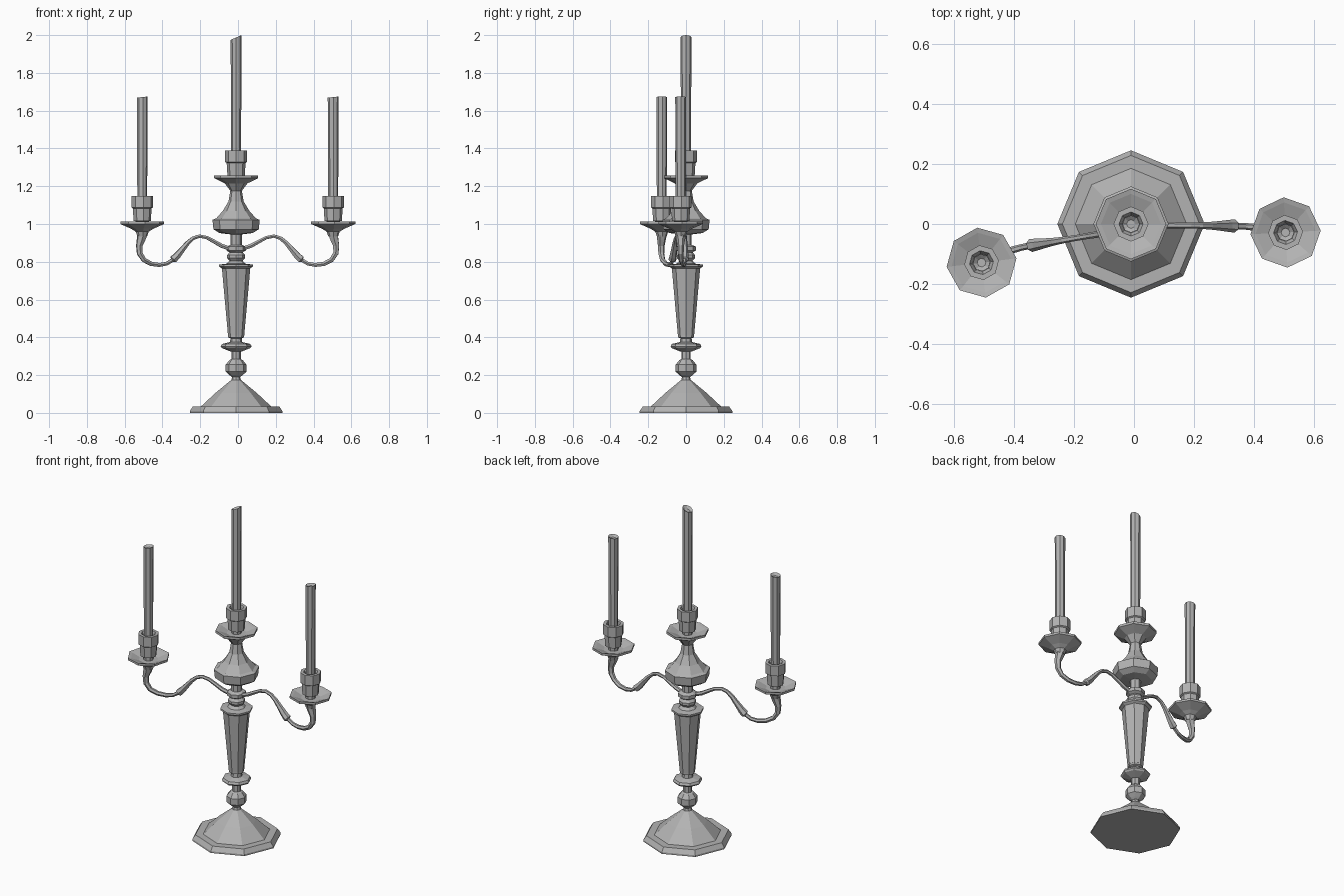
import bpy, bmesh
from math import pi, cos, sin, radians
from mathutils import Vector

cube = bpy.data.objects.get("Cube")
if cube:
    bpy.data.objects.remove(cube)

SIDES = 8
AXIS_X = -0.01

metal = bpy.data.materials.new("grey_metal")
metal.use_nodes = True
GREY = (0.45, 0.45, 0.45, 1)
metal.diffuse_color = GREY
metal.node_tree.nodes["Principled BSDF"].inputs["Base Color"].default_value = GREY


def skin(name, rings):
    """Join rings of points into a closed, flat-shaded tube."""
    bm = bmesh.new()
    loops = [[bm.verts.new(p) for p in ring] for ring in rings]
    for a, b in zip(loops, loops[1:]):
        n = len(a)
        for i in range(n):
            j = (i + 1) % n
            bm.faces.new((a[i], a[j], b[j], b[i]))
    bm.faces.new(loops[0][::-1])
    bm.faces.new(loops[-1])
    bmesh.ops.recalc_face_normals(bm, faces=bm.faces)
    mesh = bpy.data.meshes.new(name)
    bm.to_mesh(mesh)
    bm.free()
    mesh.materials.append(metal)
    obj = bpy.data.objects.new(name, mesh)
    bpy.context.collection.objects.link(obj)
    return obj


def lathe(name, profile, x=AXIS_X, y=0, z=0, turn=0):
    """Octagonal turning from (radius, height) pairs."""
    angles = [radians(turn) + 2 * pi * i / SIDES for i in range(SIDES)]
    return skin(name, [[(x + r * cos(a), y + r * sin(a), z + h) for a in angles]
                       for r, h in profile])


def sweep(name, path, radii, n=6):
    """Tube with varying radius along a path that stays near a vertical plane."""
    rings = []
    for i, (p, r) in enumerate(zip(path, radii)):
        t = (path[min(i + 1, len(path) - 1)] - path[max(i - 1, 0)]).normalized()
        side = (path[-1] - path[0]).cross(Vector((0, 0, 1))).normalized()
        up = side.cross(t).normalized()
        rings.append([p + r * (side * cos(2 * pi * k / n) + up * sin(2 * pi * k / n))
                      for k in range(n)])
    return skin(name, rings)


def candle(name, x, y, bottom, top, slant, turn=0):
    """Candle with a sloping, slightly hollow tip."""
    r = 0.029
    obj = lathe(name, [(r * 0.9, bottom), (r, top), (r * 0.5, top - 0.012)], x, y, 0, turn)
    for v in obj.data.vertices:
        if v.co.z > top - 0.05:
            v.co.z += slant * ((v.co.x - x) / r - 1) / 2
    return obj


# Foot and column
lathe("foot", [(0.245, 0), (0.245, 0.01), (0.228, 0.035), (0.185, 0.035),
               (0.11, 0.105), (0.025, 0.175), (0.02, 0.195)])
lathe("lower_knop", [(0.022, 0.19), (0.035, 0.2), (0.055, 0.218), (0.055, 0.255),
                     (0.035, 0.28), (0.025, 0.285), (0.025, 0.325), (0.035, 0.33)])
lathe("column_collar", [(0.03, 0.325), (0.075, 0.343), (0.082, 0.352), (0.075, 0.365),
                        (0.032, 0.375), (0.03, 0.395), (0.042, 0.4), (0.042, 0.41)])
lathe("column", [(0.043, 0.41), (0.075, 0.765), (0.09, 0.775), (0.09, 0.785),
                 (0.05, 0.79), (0.035, 0.805), (0.048, 0.82), (0.048, 0.835),
                 (0.035, 0.85), (0.052, 0.86), (0.052, 0.88), (0.03, 0.89), (0.03, 0.96)])

# Upper bowl and centre drip dish
lathe("upper_bowl", [(0.03, 0.945), (0.088, 0.952), (0.12, 0.972), (0.125, 1.022),
                     (0.105, 1.03), (0.07, 1.07), (0.04, 1.12), (0.03, 1.18)])
lathe("centre_dish", [(0.03, 1.175), (0.045, 1.195), (0.06, 1.215), (0.117, 1.243),
                      (0.117, 1.257), (0.1, 1.253), (0.055, 1.235), (0.028, 1.235),
                      (0.028, 1.262)])

CUP = [(0.028, 0), (0.046, 0.004), (0.05, 0.07), (0.058, 0.075), (0.058, 0.135),
       (0.04, 0.135), (0.03, 0.115)]
lathe("centre_cup", CUP, z=1.253)
candle("centre_candle", AXIS_X, 0, 1.36, 2.0, 0.025)

# Branch outline: distance from the column axis, height, radius
BRANCH = [(0.03, 0.868, 0.012), (0.08, 0.885, 0.012), (0.12, 0.907, 0.011),
          (0.16, 0.928, 0.01), (0.2, 0.936, 0.01), (0.235, 0.925, 0.011),
          (0.265, 0.9, 0.013), (0.295, 0.865, 0.016), (0.325, 0.83, 0.02),
          (0.345, 0.812, 0.022), (0.35, 0.808, 0.011), (0.38, 0.79, 0.011),
          (0.42, 0.783, 0.012), (0.465, 0.789, 0.013), (0.505, 0.81, 0.014),
          (0.528, 0.845, 0.016), (0.53, 0.885, 0.018), (0.52, 0.92, 0.024),
          (0.514, 0.945, 0.028)]

# Side branches: direction, reach, sideways start, slope, bend, octagon turn
for label, sx, reach, y0, slope, bend, turn in (
        ("left", 1, 1.0, -0.003, -0.01, -0.02, 3),
        ("right", -1, 0.967, -0.016, -0.166, -0.03, 7)):
    path = []
    for d, h, r in BRANCH:
        t = min(1, max(0, (d - 0.34) / 0.174))
        path.append(Vector((AXIS_X + sx * d * reach, y0 + slope * d * reach + bend * t * t, h)))
    sweep(label + "_branch", path, [r for d, h, r in BRANCH])
    x, y = path[-1].x, path[-1].y
    lathe(label + "_dish", [(0.026, 0.935), (0.035, 0.96), (0.06, 0.975), (0.117, 1.0),
                            (0.117, 1.013), (0.1, 1.009), (0.055, 0.992), (0.028, 0.992),
                            (0.028, 1.02)], x, y, 0, turn)
    lathe(label + "_cup", CUP, x, y, 1.013, turn)
    candle(label + "_candle", x, y, 1.12, 1.675, 0.006, turn)
